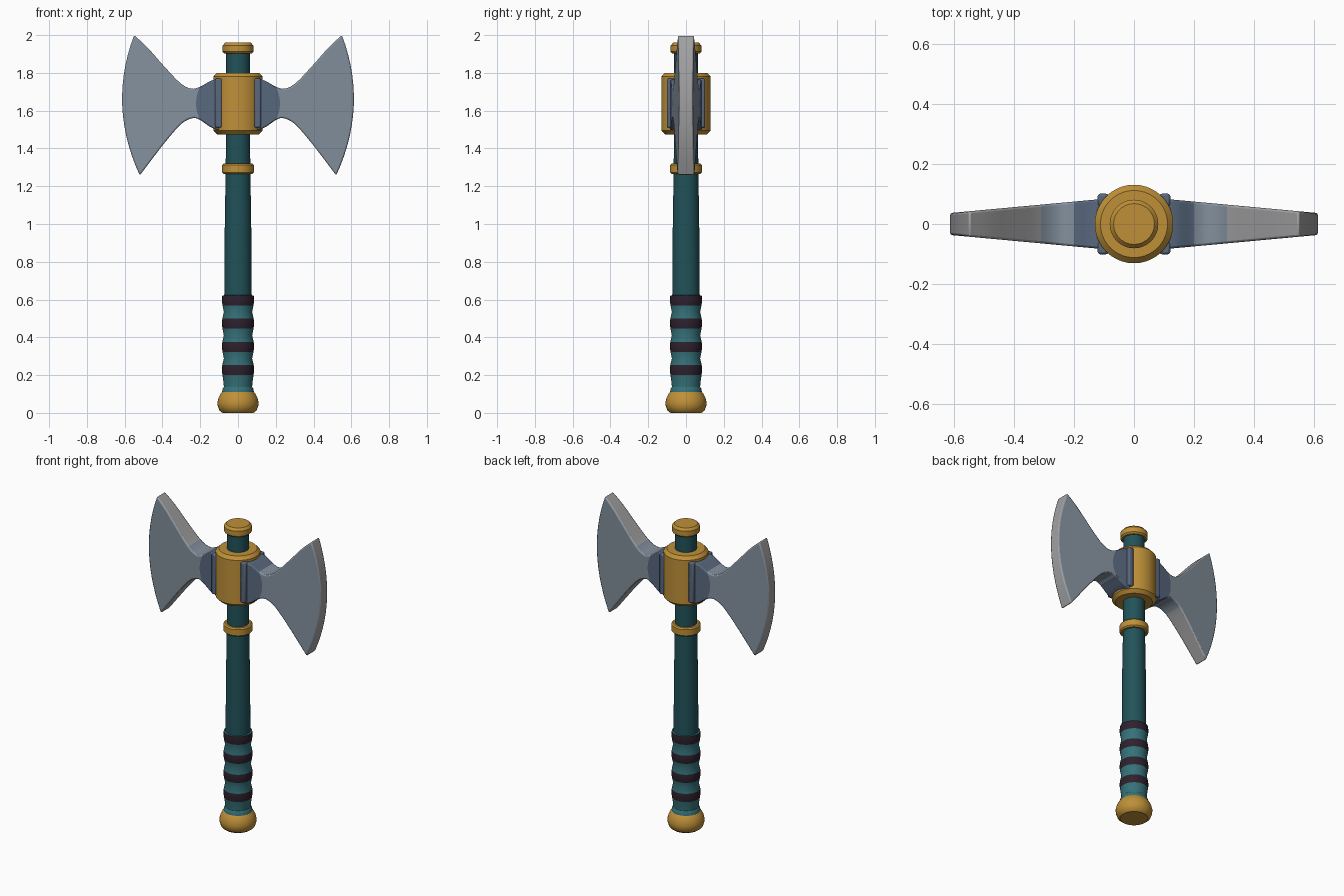
import bpy, bmesh, math
from mathutils import Vector

cube = bpy.data.objects.get("Cube")
if cube:
    bpy.data.objects.remove(cube, do_unlink=True)


def material(name, rgb):
    m = bpy.data.materials.new(name)
    m.use_nodes = True
    m.diffuse_color = (*rgb, 1)
    bsdf = next(n for n in m.node_tree.nodes if n.type == 'BSDF_PRINCIPLED')
    bsdf.inputs["Base Color"].default_value = (*rgb, 1)
    return m


gold = material("gold", (0.52, 0.28, 0.04))
teal = material("dark teal", (0.015, 0.085, 0.1))
grip_teal = material("grip teal", (0.035, 0.165, 0.19))
wrap = material("dark wrap", (0.026, 0.015, 0.026))
steel = material("blue steel", (0.23, 0.28, 0.34))
dark_steel = material("dark steel", (0.1, 0.14, 0.21))
edge_steel = material("edge steel", (0.36, 0.36, 0.37))


def finish(bm, name, mats, angle=35, bevel=0):
    bmesh.ops.recalc_face_normals(bm, faces=bm.faces)
    mesh = bpy.data.meshes.new(name)
    bm.to_mesh(mesh)
    bm.free()
    ob = bpy.data.objects.new(name, mesh)
    bpy.context.collection.objects.link(ob)
    for m in mats:
        mesh.materials.append(m)
    if bevel:
        mod = ob.modifiers.new("soft_edges", 'BEVEL')
        mod.width = bevel
        mod.segments = 2
        mod.limit_method = 'ANGLE'
        mod.angle_limit = math.radians(50)
    bpy.ops.object.select_all(action='DESELECT')
    ob.select_set(True)
    bpy.context.view_layer.objects.active = ob
    bpy.ops.object.shade_smooth_by_angle(angle=math.radians(angle))
    return ob


def lathe(name, profile, mats, rule=None, sides=40):
    """Turn (radius, z) points around the z axis, capped at both ends."""
    bm = bmesh.new()
    rings = []
    for r, z in profile:
        turn = [2 * math.pi * i / sides for i in range(sides)]
        rings.append([bm.verts.new((r * math.cos(a), r * math.sin(a), z)) for a in turn])
    for low, high in zip(rings, rings[1:]):
        for i in range(sides):
            j = (i + 1) % sides
            f = bm.faces.new((low[i], low[j], high[j], high[i]))
            if rule:
                f.material_index = rule(f.calc_center_median().z)
    bm.faces.new(rings[0])
    bm.faces.new(rings[-1])
    return finish(bm, name, mats)


# Handle and gold fittings
lathe("shaft", [(0.073, 0.6), (0.07, 1.0), (0.065, 1.3), (0.063, 1.92)], [teal])
lathe("pommel", [(0.082, 0), (0.098, 0.012), (0.107, 0.035), (0.109, 0.055),
                 (0.103, 0.08), (0.093, 0.1), (0.083, 0.112)], [gold])
lathe("neck_ring", [(0.077, 1.265), (0.085, 1.273), (0.085, 1.312), (0.077, 1.32)], [gold])
lathe("top_cap", [(0.072, 1.903), (0.081, 1.912), (0.081, 1.945), (0.068, 1.96)], [gold])
lathe("head_collar", [(0.11, 1.475), (0.131, 1.495), (0.131, 1.78), (0.112, 1.8)], [gold])

# Grip with raised wrapped bands
first, step, band = 0.2, 0.123, 0.053
profile = [(0.084, 0.1), (0.083, 0.125), (0.075, 0.138), (0.077, 0.165)]
for i in range(4):
    z = first + step * i
    profile += [(0.082, z), (0.086, z + band / 2), (0.083, z + band)]
    if i < 3:
        profile.append((0.075, z + (band + step) / 2))
profile.append((0.073, profile[-1][1] + 0.001))


def in_band(z):
    return int(z > first and (z - first) % step < band)


lathe("grip", profile, [grip_teal, wrap], in_band)


def smooth_path(points, steps):
    """Pass a smooth curve through the given (x, z) points."""
    pts = [Vector(p) for p in points]
    pts = [2 * pts[0] - pts[1]] + pts + [2 * pts[-1] - pts[-2]]
    out = []
    for a, b, c, d in zip(pts, pts[1:], pts[2:], pts[3:]):
        for k in range(steps):
            t = k / steps
            out.append(0.5 * (2 * b + (c - a) * t + (2 * a - 5 * b + 4 * c - d) * t * t
                              + (3 * b - a - 3 * c + d) * t ** 3))
    return out + [pts[-2]]


# Blades: a curved grid on each side, joined by a rim
STEPS, ROWS = 4, 14
top = smooth_path([(0.08, 1.77), (0.14, 1.76), (0.2, 1.727), (0.25, 1.717),
                   (0.31, 1.75), (0.4, 1.845), (0.48, 1.935), (0.55, 2.0)], STEPS)
bottom = smooth_path([(0.08, 1.49), (0.14, 1.51), (0.2, 1.55), (0.24, 1.56),
                      (0.3, 1.53), (0.38, 1.44), (0.45, 1.35), (0.52, 1.257)], STEPS)


def blade(name, side):
    bm = bmesh.new()
    last = len(top) - 1

    def grid(face):
        cols = []
        for i, (hi, lo) in enumerate(zip(top, bottom)):
            col = []
            for j in range(ROWS + 1):
                t = j / ROWS
                p = lo.lerp(hi, t)
                x = p.x + 0.078 * i / last * (1 - (2 * t - 1) ** 2)
                y = face * (0.084 - 0.048 * (x - 0.1) / 0.52)
                col.append(bm.verts.new((side * x, y, p.y)))
            cols.append(col)
        return cols

    front, back = grid(-1), grid(1)

    def body_colour(i):
        return 1 if i < 2 * STEPS else 0

    for cols in (front, back):
        for i in range(last):
            for j in range(ROWS):
                f = bm.faces.new((cols[i][j], cols[i + 1][j],
                                  cols[i + 1][j + 1], cols[i][j + 1]))
                f.material_index = body_colour(i)
    for i in range(last):
        for j in (0, ROWS):
            f = bm.faces.new((front[i][j], front[i + 1][j], back[i + 1][j], back[i][j]))
            f.material_index = 2 if i >= 4 * STEPS else body_colour(i)
    for i in (0, last):
        for j in range(ROWS):
            f = bm.faces.new((front[i][j], front[i][j + 1], back[i][j + 1], back[i][j]))
            f.material_index = 2 if i else 1
    finish(bm, name, [steel, dark_steel, edge_steel], 40, 0.008)


# Upright bars clamping each blade to the collar
def clamp_bar(name, sx, sy):
    bm = bmesh.new()
    bmesh.ops.create_cube(bm, size=1)
    bmesh.ops.scale(bm, vec=(0.036, 0.042, 0.26), verts=bm.verts)
    bmesh.ops.translate(bm, vec=(sx * 0.103, sy * 0.08, 1.64), verts=bm.verts)
    finish(bm, name, [dark_steel], 30, 0.008)


for label, sx in (("left", 1), ("right", -1)):
    blade(label + "_blade", sx)
    for place, sy in (("front", -1), ("back", 1)):
        clamp_bar(f"{label}_{place}_clamp_bar", sx, sy)
